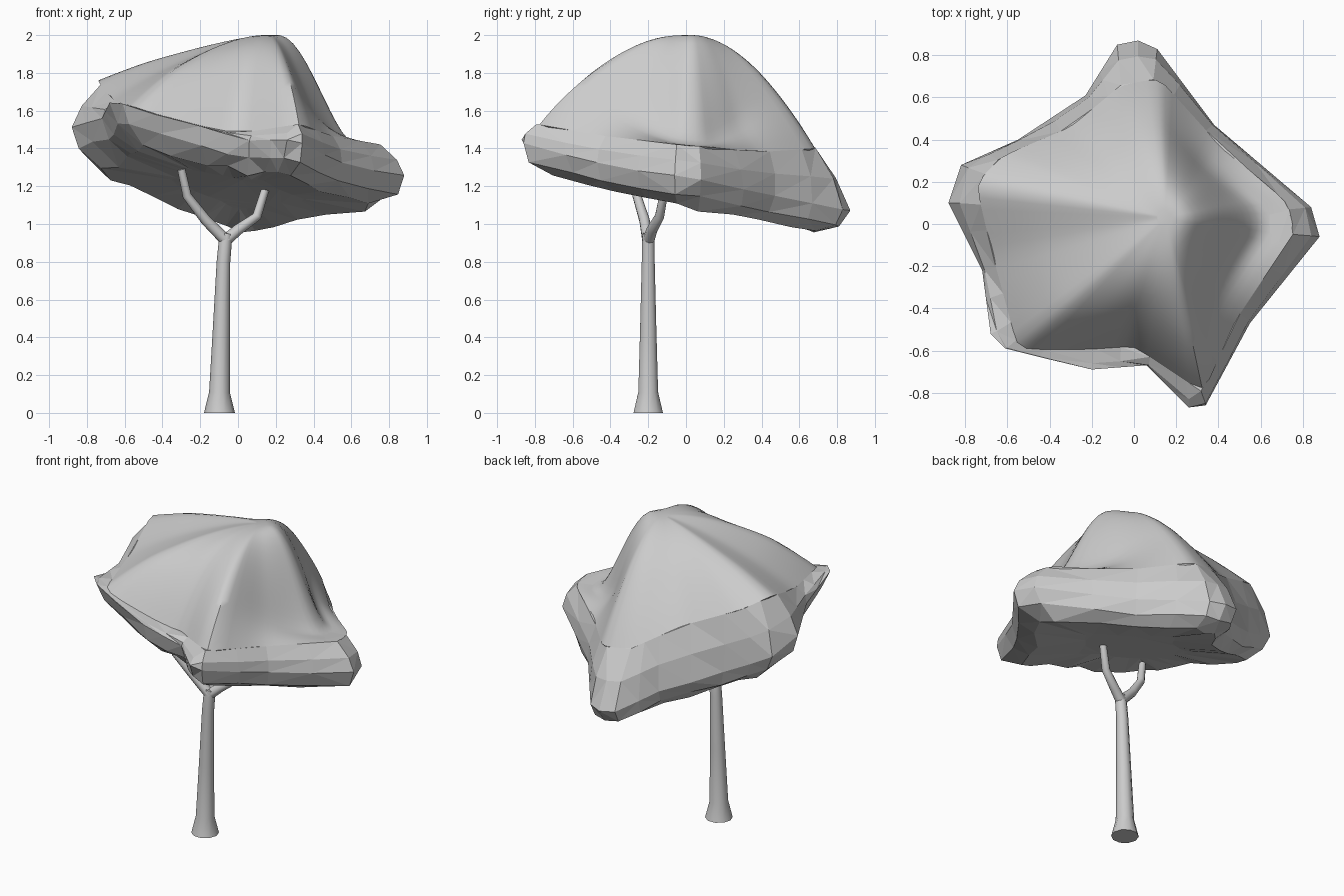
import bpy, bmesh, math, random
from mathutils import Vector

random.seed(4)
start_cube = bpy.data.objects.get("Cube")
if start_cube:
    bpy.data.objects.remove(start_cube)

grey = bpy.data.materials.new("plain_grey")
grey.use_nodes = True
colour = (0.6, 0.6, 0.6, 1)
grey.diffuse_color = colour
grey.node_tree.nodes["Principled BSDF"].inputs["Base Color"].default_value = colour


def loft(name, rings, smooth):
    """Skin a stack of equal rings and close both ends."""
    bm = bmesh.new()
    loops = [[bm.verts.new(p) for p in ring] for ring in rings]
    for low, high in zip(loops, loops[1:]):
        for i in range(len(low)):
            j = (i + 1) % len(low)
            bm.faces.new((low[i], low[j], high[j], high[i]))
    bm.faces.new(loops[0][::-1])
    bm.faces.new(loops[-1])
    bmesh.ops.recalc_face_normals(bm, faces=bm.faces)
    if not smooth:
        bmesh.ops.triangulate(bm, faces=bm.faces)
    mesh = bpy.data.meshes.new(name)
    bm.to_mesh(mesh)
    bm.free()
    mesh.materials.append(grey)
    obj = bpy.data.objects.new(name, mesh)
    bpy.context.collection.objects.link(obj)
    if smooth:
        bpy.ops.object.select_all(action="DESELECT")
        obj.select_set(True)
        bpy.context.view_layer.objects.active = obj
        bpy.ops.object.shade_smooth_by_angle(angle=math.radians(50))


def tube(name, path, sides=10):
    """Round limb through (x, y, z, radius) stations."""
    points = [Vector(p[:3]) for p in path]
    rings = []
    for i, p in enumerate(points):
        along = points[min(i + 1, len(points) - 1)] - points[max(i - 1, 0)]
        if p.z == 0:
            along = Vector((0, 0, 1))
        side = along.cross(Vector((0, 1, 0))).normalized()
        other = along.cross(side).normalized()
        turns = [math.tau * k / sides for k in range(sides)]
        rings.append([p + path[i][3] * (side * math.cos(a) + other * math.sin(a))
                      for a in turns])
    loft(name, rings, True)


def angle_of(p):
    return math.atan2(p[1], p[0]) % math.tau


# Trunk and its forked branches
tube("trunk", [(-.098, -.2, 0, .082), (-.098, -.2, .11, .055), (-.088, -.2, .45, .045),
               (-.077, -.2, .8, .036), (-.068, -.2, .9, .035), (-.06, -.2, .95, .03)])
tube("right_branch", [(-.06, -.2, .91, .032), (-.17, -.22, 1.02, .028),
                      (-.27, -.26, 1.15, .024), (-.3, -.28, 1.29, .021)])
tube("left_branch", [(-.07, -.2, .91, .032), (0, -.18, .97, .029),
                     (.1, -.14, 1.04, .025), (.15, -.11, 1.2, .021)])

# Star outline of the crown underneath: five blunt tips and the dips between
outline = [(-.08, .85), (.02, .87), (.11, .83), (.38, .47), (.84, .08), (.88, -.06),
           (.55, -.47), (.34, -.86), (.26, -.87), (.06, -.67), (-.2, -.69), (-.61, -.59),
           (-.68, -.52), (-.72, -.22), (-.88, .1), (-.82, .28), (-.55, .4), (-.23, .61)]

# Rim of the smooth upper crown, with heights
rim_points = [(-.06, .66, 1.42), (.12, .69, 1.4), (.4, .38, 1.38), (.73, .1, 1.41),
              (.76, -.04, 1.42), (.48, -.46, 1.47), (.33, -.8, 1.53), (0, -.58, 1.48),
              (-.3, -.6, 1.54), (-.55, -.59, 1.62), (-.67, -.15, 1.66),
              (-.75, .19, 1.77), (-.63, .32, 1.7), (-.3, .46, 1.56)]
rim_points.sort(key=angle_of)


def rim_at(angle):
    """Point on the upper rim in a given direction."""
    angle %= math.tau
    for i, a in enumerate(rim_points):
        b = rim_points[(i + 1) % len(rim_points)]
        span = (angle_of(b) - angle_of(a)) % math.tau
        step = (angle - angle_of(a)) % math.tau
        if step <= span:
            return Vector(a).lerp(Vector(b), step / span)


def soft_rim(angle):
    return sum((rim_at(angle + d) for d in (-.05, 0, .05)), Vector()) / 3


def crown_ring(scale, lift, wobble=0):
    """Outline scaled inward and raised from the tilted underside."""
    ring = []
    for p in columns:
        x, y = p * (scale + random.uniform(-wobble, wobble))
        z = 1.13 - .17 * x - .25 * y + .14 * x * x + .12 * x * y
        ring.append(Vector((x, y, z + lift + random.uniform(-wobble, wobble) / 2)))
    return ring


# Faceted lower crown: tilted underside, blunt wall, then a slope up to the rim
columns = []
for p, q in zip(outline, outline[1:] + outline[:1]):
    p, q = Vector(p), Vector(q)
    columns.append(p)
    if (q - p).length > .2:
        columns.append(p.lerp(q, .5 + random.uniform(-.1, .1)))

wide = crown_ring(1, .16)
top = [rim_at(angle_of(p)) for p in columns]
upper = []
for outer, rim in zip(wide, top):
    middle = outer.lerp(rim, .5)
    middle.xy *= 1.03
    upper.append(middle)
loft("lower_crown", [crown_ring(.4, .04), crown_ring(.8, .01, .03),
                     crown_ring(.95, .07, .02), wide, upper, top], False)

# Smooth upper crown: a plump draped peak, sweeping out to a brim on its left
peak = Vector((.15, .03, 2.0))
count, steps = 80, 18
directions = [math.tau * i / count for i in range(count)]
rims = [soft_rim(a) for a in directions]
reach = sum((r.xy - peak.xy).length for r in rims) / count
crown = [[Vector((r.x * .93, r.y * .93, r.z - .05)) for r in rims]]
for s in range(steps, 0, -1):
    t = s / steps
    ring = []
    for a, rim in zip(directions, rims):
        # Fullest at the front, leaner toward the right tip
        fullness = 1.85 + .35 * min(0, math.cos(a)) + .8 * min(0, math.sin(a)) ** 2
        dome = 1 - t ** fullness
        fall = min(1, max(0, (t - .1) / .72))
        brim = 1 - fall * fall * (3 - 2 * fall)
        blend = max(0, math.cos(a)) ** 2
        rise = dome + (brim - dome) * blend
        # Star shaped at the rim, rounder toward the peak
        ray = rim.xy - peak.xy
        round_ray = ray.normalized() * reach
        x, y = peak.xy + t * round_ray.lerp(ray, min(1, t + .3))
        ring.append((x, y, rim.z + (peak.z - rim.z) * rise))
    crown.append(ring)
loft("upper_crown", crown, True)
